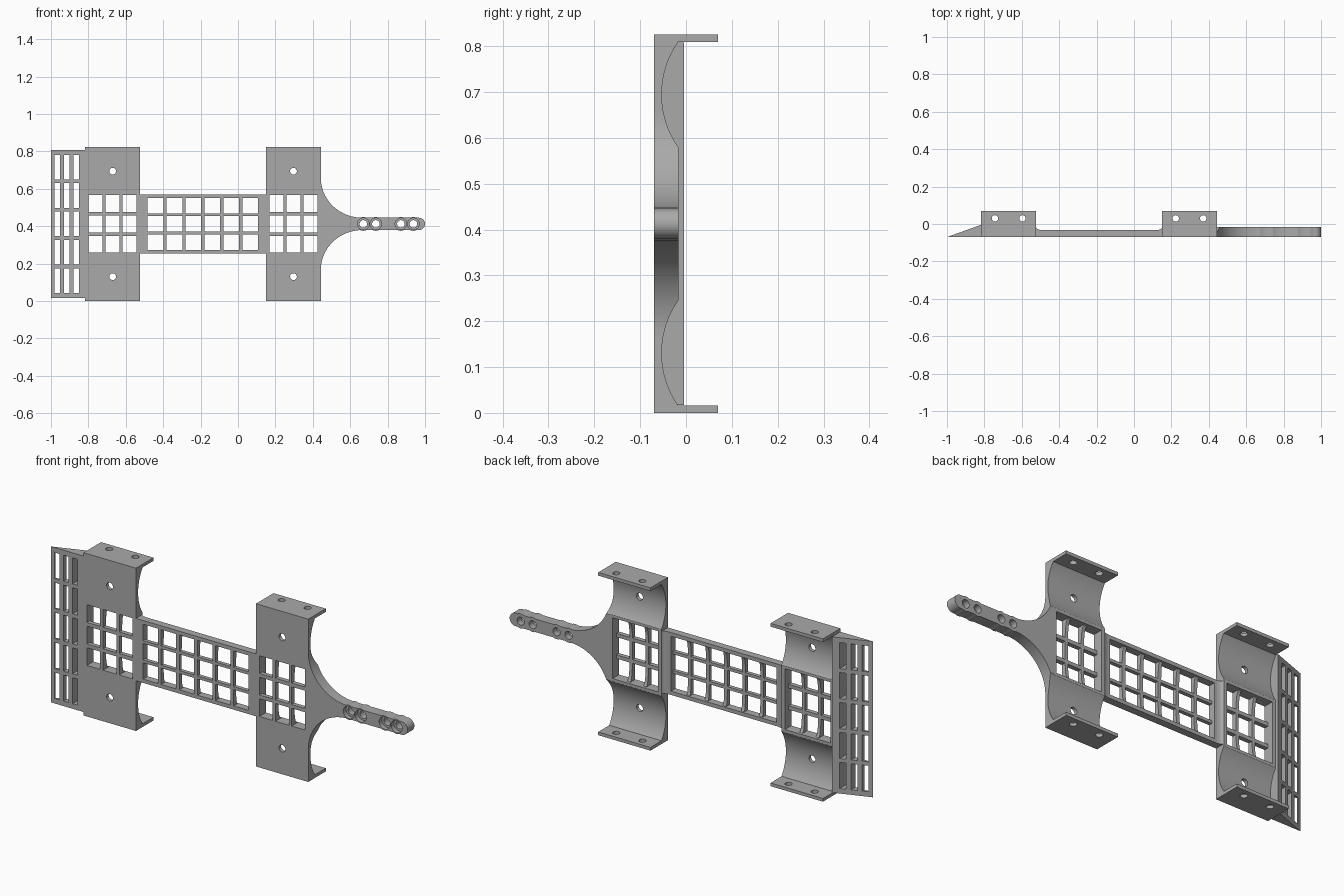
import bpy, bmesh
from math import sin, cos, pi, radians

cube = bpy.data.objects.get("Cube")
if cube:
    bpy.data.objects.remove(cube, do_unlink=True)

MID = 0.4125                       # mid height of the whole frame
TOP = 0.825
FRONT, BACK = -0.07, -0.018        # depth range of the cradle bodies

grey = bpy.data.materials.new("plain_grey")
grey.use_nodes = True
grey.diffuse_color = (0.4, 0.4, 0.4, 1)
grey.node_tree.nodes["Principled BSDF"].inputs["Base Color"].default_value = (0.4, 0.4, 0.4, 1)


def prism(points, axis, lo, hi):
    """Outline plus the axis and range it is extruded along."""
    return points, axis, lo, hi


def rect(a0, a1, b0, b1):
    return [(a0, b0), (a1, b0), (a1, b1), (a0, b1)]


def circle(a, b, r, n=32):
    return [(a + r * cos(2 * pi * i / n), b + r * sin(2 * pi * i / n)) for i in range(n)]


def build(name, prisms):
    place = {"X": lambda a, b, t: (t, a, b),
             "Y": lambda a, b, t: (a, t, b),
             "Z": lambda a, b, t: (a, b, t)}
    bm = bmesh.new()
    for points, axis, lo, hi in prisms:
        ends = [[bm.verts.new(place[axis](a, b, t)) for a, b in points] for t in (lo, hi)]
        bm.faces.new(ends[0])
        bm.faces.new(ends[1][::-1])
        n = len(points)
        for i in range(n):
            j = (i + 1) % n
            bm.faces.new((ends[0][j], ends[0][i], ends[1][i], ends[1][j]))
    bmesh.ops.recalc_face_normals(bm, faces=bm.faces)
    mesh = bpy.data.meshes.new(name)
    bm.to_mesh(mesh)
    bm.free()
    mesh.materials.append(grey)
    obj = bpy.data.objects.new(name, mesh)
    bpy.context.collection.objects.link(obj)
    return obj


def activate(obj):
    bpy.ops.object.select_all(action="DESELECT")
    obj.select_set(True)
    bpy.context.view_layer.objects.active = obj


def combine(obj, prisms, operation="DIFFERENCE"):
    tool = build("helper", prisms)
    tool.hide_render = True
    mod = obj.modifiers.new("combine", "BOOLEAN")
    mod.operation, mod.solver, mod.object = operation, "EXACT", tool
    activate(obj)
    bpy.ops.object.modifier_apply(modifier=mod.name)
    bpy.data.objects.remove(tool, do_unlink=True)


def finish(obj):
    activate(obj)
    bpy.ops.object.shade_smooth_by_angle(angle=radians(30))


def windows(x0, x1, nx, z0, z1, nz, bar_x, bar_z):
    """Grid of through openings separated by bars."""
    w = (x1 - x0 - bar_x * (nx - 1)) / nx
    h = (z1 - z0 - bar_z * (nz - 1)) / nz
    cells = []
    for i in range(nx):
        for k in range(nz):
            x, z = x0 + i * (w + bar_x), z0 + k * (h + bar_z)
            cells.append(prism(rect(x, x + w, z, z + h), "Y", -0.2, 0.2))
    return cells


def pocket(x0, x1, half, back, depth):
    """Round-ended recess that lowers the ribs behind a grid."""
    pts = [(0.1, MID - half), (0.1, MID + half)]
    for i in range(17):
        a = pi * i / 16
        c, s = cos(a), max(sin(a), 0)
        z = MID + half * (abs(c) ** 0.6) * (1 if c > 0 else -1)
        pts.append((back - depth * s ** 0.6, z))
    return prism(pts, "X", x0, x1)


# Round troughs running along x, above and below the centre
def troughs(x0, x1):
    return [prism(circle(0.147, z, 0.2, 96), "X", x0, x1) for z in (0.1305, 0.6945)]


# Cradles: troughed body with a window grid, and two drilled flanges
for side, x0, x1 in (("right", -0.817, -0.523), ("left", 0.15, 0.443)):
    xc = (x0 + x1) / 2
    body = build(side + "_cradle", [prism(rect(x0, x1, 0, TOP), "Y", FRONT, BACK)])
    combine(body, troughs(x0 - 0.1, x1 + 0.1))
    combine(body, [pocket(x0 + 0.019, x1 - 0.019, 0.154, BACK, 0.03)])
    grid = windows(x0 + 0.019, x1 - 0.019, 3, MID - 0.154, MID + 0.154, 3, 0.016, 0.019)
    holes = [prism(circle(xc, z, 0.018), "Y", -0.2, 0.2) for z in (0.1305, 0.6945)]
    combine(body, grid + holes)
    finish(body)
    for level, z0 in (("lower", 0), ("upper", TOP - 0.0165)):
        flange = build(side + "_" + level + "_flange",
                       [prism(rect(x0, x1, FRONT, 0.07), "Z", z0, z0 + 0.0165)])
        combine(flange, [prism(circle(xc + d, 0.03, 0.017), "Z", z0 - 0.1, z0 + 0.1)
                         for d in (-0.0735, 0.0735)])
        finish(flange)

# Middle panel: thin lattice whose ends sweep up to the cradles
PX0, PX1, PBACK = -0.523, 0.15, -0.033
sweep = [(0.035 * (1 - sin(a)), PBACK + 0.015 * (1 - cos(a)))
         for a in (pi / 2 * i / 8 for i in range(8, -1, -1))]
outline = [(PX0, FRONT)] + [(PX0 + dx, y) for dx, y in sweep]
outline += [(PX1 - dx, y) for dx, y in reversed(sweep)] + [(PX1, FRONT)]
panel = build("middle_panel", [prism(outline, "Z", MID - 0.158, MID + 0.158)])
combine(panel, [pocket(-0.483, 0.108, 0.139, PBACK, 0.018)])
combine(panel, windows(-0.483, 0.108, 6, MID - 0.139, MID + 0.139, 3, 0.018, 0.015))
finish(panel)

# Wedge-shaped end grille
wedge = build("end_grille", [prism([(-1, FRONT), (-0.817, FRONT), (-0.817, -0.004)],
                                   "Z", MID - 0.395, MID + 0.395)])
combine(wedge, windows(-0.98, -0.85, 3, 0.043, 0.782, 5, 0.022, 0.02))
finish(wedge)

# Handle arm: flared root, slim bar with rounded tip, bosses and stepped holes
HALF, ROOT, NECK, RISE = 0.033, 0.443, 0.665, 0.245
ARM_BACK = -0.016
flare = [(NECK - (NECK - ROOT) * sin(a), HALF + (RISE - HALF) * (1 - cos(a)))
         for a in (pi / 2 * i / 20 for i in range(20, -1, -1))]
tip = [(1 - HALF + HALF * sin(a), HALF * cos(a)) for a in (pi * i / 16 for i in range(17))]
arm_outline = flare + tip + [(x, -z) for x, z in reversed(flare)]
arm = build("handle_arm", [prism([(x, MID + z) for x, z in arm_outline], "Y", FRONT, ARM_BACK)])
combine(arm, troughs(0.3, 0.8))
spots = (0.67, 0.737, 0.871, 0.938)
for x in spots:
    combine(arm, [prism(circle(x, MID, 0.037), "Y", FRONT, ARM_BACK)], "UNION")
for x in spots:
    combine(arm, [prism(circle(x, MID, 0.02), "Y", -0.2, 0.2)])
    combine(arm, [prism(circle(x, MID, 0.031), "Y", -0.2, FRONT + 0.022)])
finish(arm)
